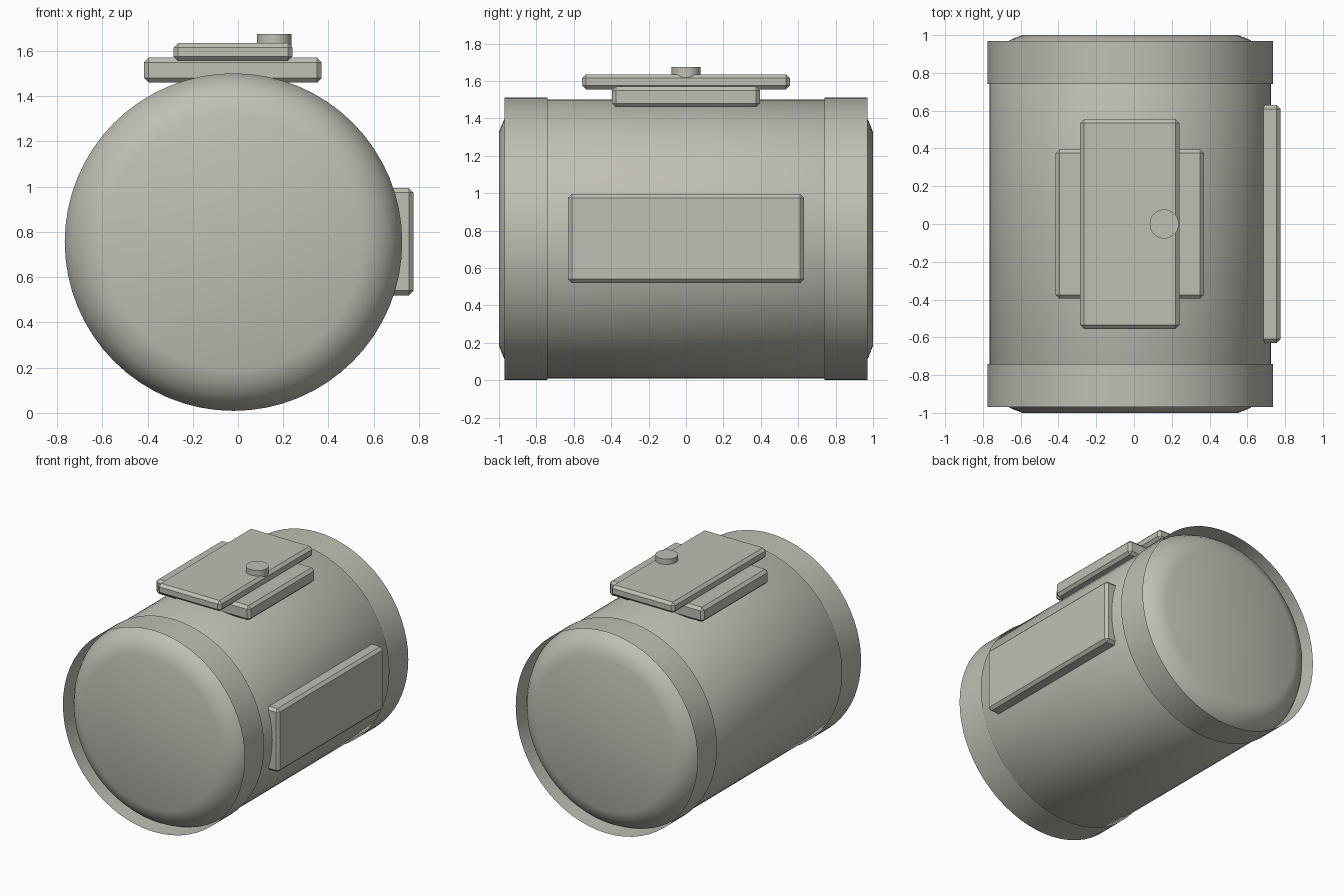
import bpy, bmesh, math
from mathutils import Vector

if "Cube" in bpy.data.objects:
    bpy.data.objects.remove(bpy.data.objects["Cube"], do_unlink=True)

AXIS = Vector((-0.02, 0, 0.755))
SIDES = 64

grey = bpy.data.materials.new("warm_grey")
grey.use_nodes = True
colour = (0.53, 0.52, 0.455, 1)
grey.diffuse_color = colour
grey.node_tree.nodes["Principled BSDF"].inputs["Base Color"].default_value = colour


def finish(name, bm, location, smooth=False):
    mesh = bpy.data.meshes.new(name)
    bm.to_mesh(mesh)
    bm.free()
    mesh.materials.append(grey)
    obj = bpy.data.objects.new(name, mesh)
    obj.location = location
    bpy.context.collection.objects.link(obj)
    if smooth:
        bpy.ops.object.select_all(action='DESELECT')
        obj.select_set(True)
        bpy.context.view_layer.objects.active = obj
        bpy.ops.object.shade_smooth_by_angle(angle=math.radians(35))
    return obj


def lathe(name, profile, capped=False):
    """Turn (radius, y) points, listed from front to back, around the drum axis."""
    bm = bmesh.new()
    rings = []
    for r, y in profile:
        rings.append([bm.verts.new((r * math.cos(a), y, r * math.sin(a)))
                      for a in (math.tau * i / SIDES for i in range(SIDES))])
    for lower, upper in zip(rings, rings[1:]):
        for i in range(SIDES):
            j = (i + 1) % SIDES
            bm.faces.new((lower[i], upper[i], upper[j], lower[j]))
    if capped:
        bm.faces.new(rings[0])
        bm.faces.new(list(reversed(rings[-1])))
    return finish(name, bm, AXIS, smooth=True)


def plate(name, low, high, chamfer=0.02):
    """Chamfered box between two corners."""
    low, high = Vector(low), Vector(high)
    bm = bmesh.new()
    bmesh.ops.create_cube(bm, size=1)
    bmesh.ops.scale(bm, vec=high - low, verts=bm.verts)
    bmesh.ops.bevel(bm, geom=bm.edges[:], offset=chamfer, segments=1,
                    profile=0.5, affect='EDGES')
    return finish(name, bm, (low + high) / 2)


# Drum with domed ends
dome = [(0.57, 1.0), (0.63, 0.977), (0.68, 0.945), (0.715, 0.90), (0.746, 0.84)]
front = [(r, -y) for r, y in dome]
lathe("drum", front + dome[::-1], capped=True)

# Thin open collars around both ends
for name, side in (("front_collar", -1), ("back_collar", 1)):
    ys = sorted((0.74 * side, 0.97 * side))
    lathe(name, [(0.755, y) for y in ys])

# Stacked plates on top, with a round button
plate("top_base_plate", (-0.415, -0.395, 1.46), (0.37, 0.395, 1.57))
plate("top_cover_plate", (-0.285, -0.555, 1.555), (0.24, 0.555, 1.635))
bm = bmesh.new()
bmesh.ops.create_cone(bm, cap_ends=True, segments=32, radius1=0.077,
                      radius2=0.077, depth=0.06)
finish("button", bm, (0.16, 0, 1.645), smooth=True)

# Flat panel on the left flank
plate("side_panel", (0.66, -0.63, 0.52), (0.775, 0.63, 0.995))
